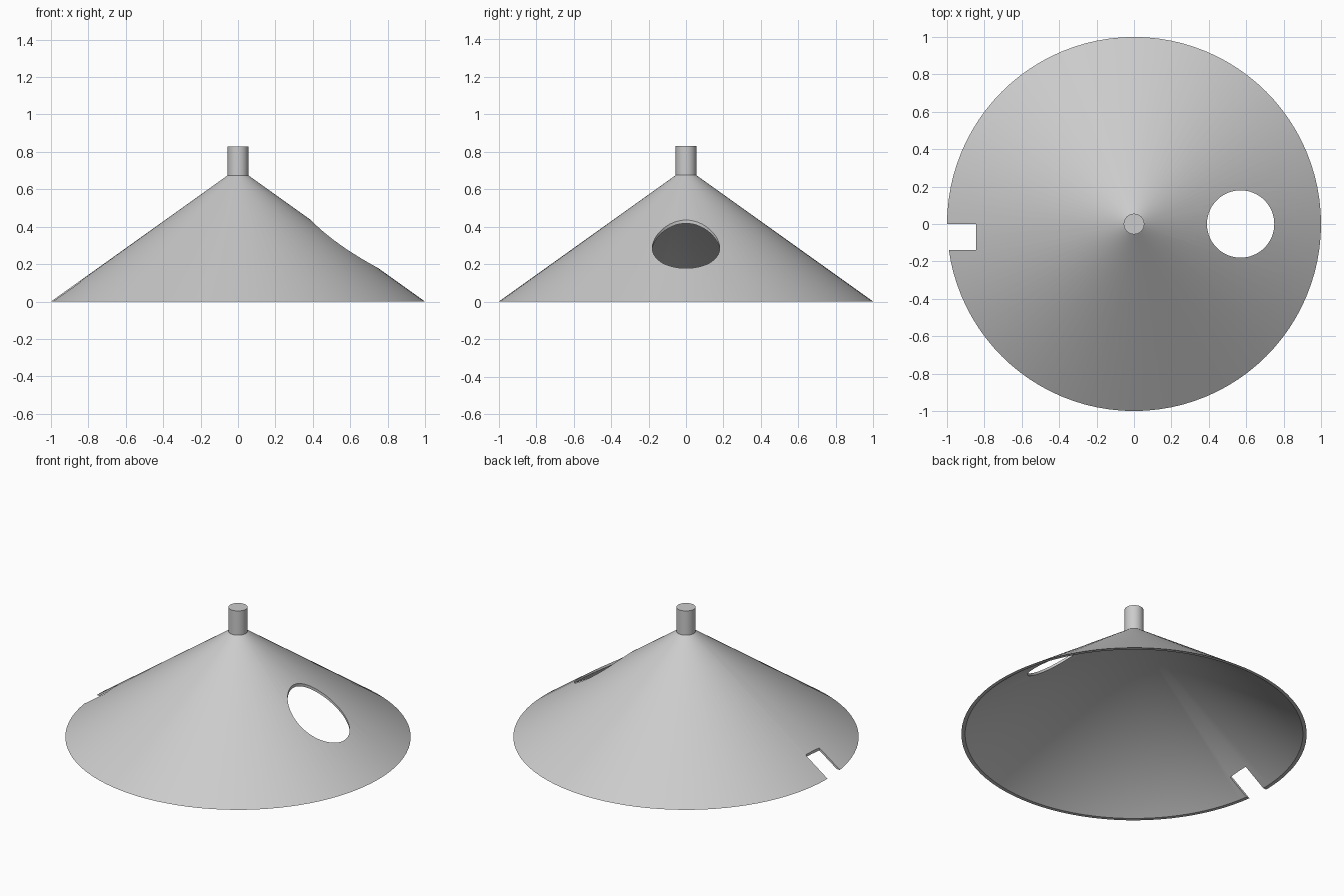
import bpy, bmesh, math

cube = bpy.data.objects.get("Cube")
if cube:
    bpy.data.objects.remove(cube, do_unlink=True)

SEGMENTS = 96

grey = bpy.data.materials.new("light_grey")
grey.use_nodes = True
grey.diffuse_color = (0.6, 0.6, 0.6, 1)
grey.node_tree.nodes["Principled BSDF"].inputs["Base Color"].default_value = (0.6, 0.6, 0.6, 1)


def lathe(name, profile):
    """Revolve a closed (radius, height) profile around z."""
    bm = bmesh.new()
    verts = [bm.verts.new((r, 0, z)) for r, z in profile]
    edges = [bm.edges.new((a, b)) for a, b in zip(verts, verts[1:])]
    bmesh.ops.spin(bm, geom=verts + edges, axis=(0, 0, 1), cent=(0, 0, 0),
                   steps=SEGMENTS, angle=2 * math.pi)
    bmesh.ops.remove_doubles(bm, verts=bm.verts, dist=1e-5)
    bmesh.ops.recalc_face_normals(bm, faces=bm.faces)
    mesh = bpy.data.meshes.new(name)
    bm.to_mesh(mesh)
    bm.free()
    mesh.materials.append(grey)
    obj = bpy.data.objects.new(name, mesh)
    bpy.context.collection.objects.link(obj)
    return obj


def activate(obj):
    bpy.ops.object.select_all(action='DESELECT')
    obj.select_set(True)
    bpy.context.view_layer.objects.active = obj


def cut(target, cutter):
    cutter.hide_render = True
    cutter.data.materials.clear()
    cutter.data.materials.append(grey)
    mod = target.modifiers.new("cut", 'BOOLEAN')
    mod.operation = 'DIFFERENCE'
    mod.solver = 'EXACT'
    mod.object = cutter
    activate(target)
    bpy.ops.object.modifier_apply(modifier=mod.name)
    bpy.data.objects.remove(cutter, do_unlink=True)


# Thin conical shell and its solid stem, turned as one piece
shade = lathe("conical_shade", [
    (0, 0.83), (0.055, 0.83), (0.055, 0.675), (1, 0), (0.978, 0), (0, 0.695)])

# Round opening straight down through the left slope
bpy.ops.mesh.primitive_cylinder_add(vertices=64, radius=0.18, depth=2, location=(0.57, 0, 0))
cut(shade, bpy.context.object)

# Rectangular notch in the right rim
bpy.ops.mesh.primitive_cube_add(size=1, location=(-1.045, -0.07, 0))
notch = bpy.context.object
notch.scale = (0.4, 0.14, 1)
cut(shade, notch)

activate(shade)
bpy.ops.object.shade_smooth_by_angle(angle=math.radians(30))
